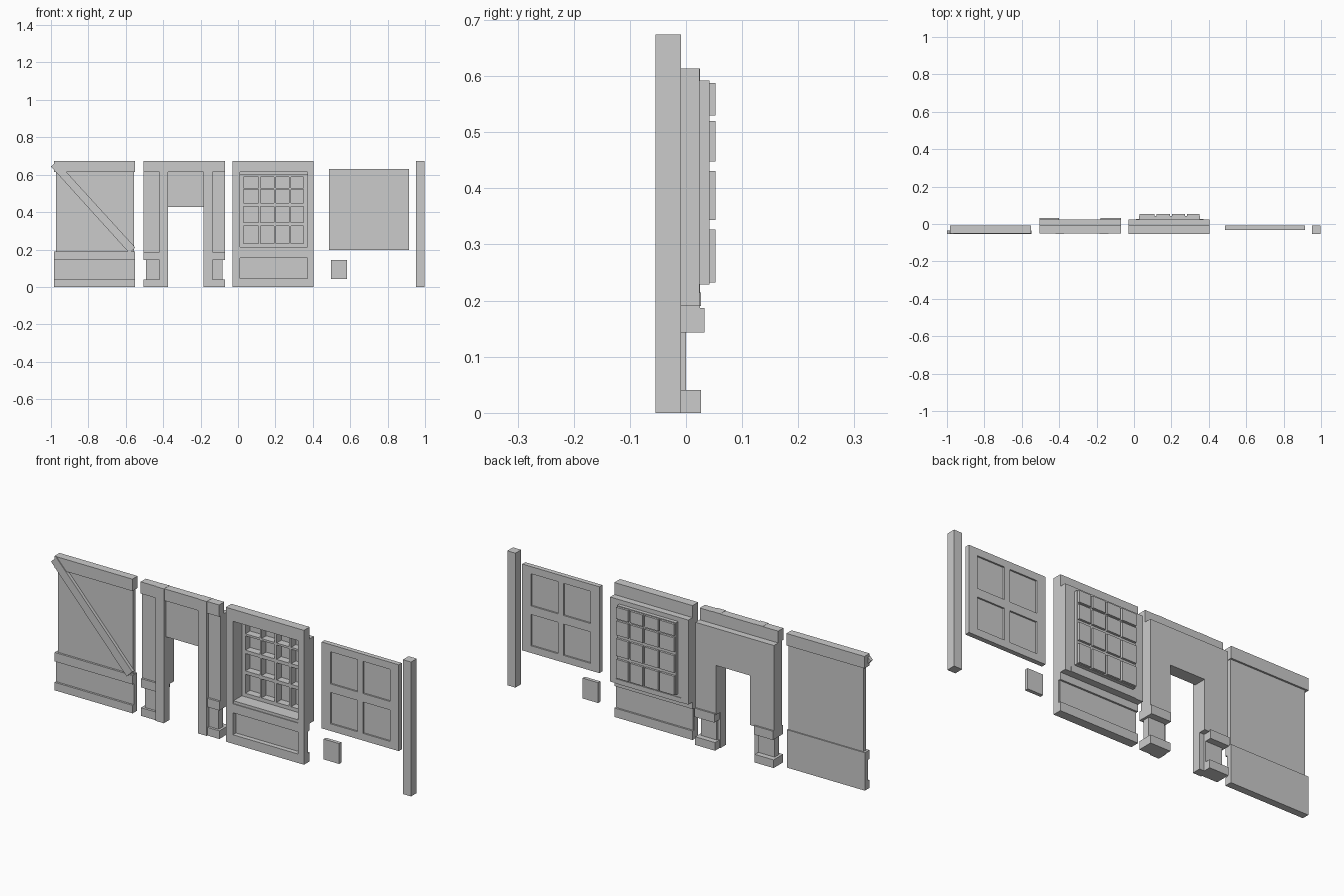
import bpy, bmesh

if "Cube" in bpy.data.objects:
    bpy.data.objects.remove(bpy.data.objects["Cube"])

F, B = -0.054, -0.009      # front and back of the timber frame
H = 0.674                  # full height


def make(name, bm):
    bmesh.ops.recalc_face_normals(bm, faces=bm.faces)
    me = bpy.data.meshes.new(name)
    bm.to_mesh(me)
    bm.free()
    ob = bpy.data.objects.new(name, me)
    bpy.context.collection.objects.link(ob)
    return ob


def prism(name, pts, y0, y1):
    """Extrude an x,z outline from y0 to y1."""
    bm = bmesh.new()
    f = bm.faces.new([bm.verts.new((x, y0, z)) for x, z in pts])
    r = bmesh.ops.extrude_face_region(bm, geom=[f])
    for v in r["geom"]:
        if isinstance(v, bmesh.types.BMVert):
            v.co.y = y1
    return make(name, bm)


def box(name, x0, x1, y0, y1, z0, z1):
    return prism(name, [(x0, z0), (x1, z0), (x1, z1), (x0, z1)], y0, y1)


def lattice(name, xs, zs, y0, y1):
    """Slab with openings: cells with odd column and odd row are left open."""
    bm = bmesh.new()
    v = [[bm.verts.new((x, y0, z)) for z in zs] for x in xs]
    faces = []
    for i in range(len(xs) - 1):
        for j in range(len(zs) - 1):
            if not (i % 2 and j % 2):
                faces.append(bm.faces.new((v[i][j], v[i + 1][j], v[i + 1][j + 1], v[i][j + 1])))
    r = bmesh.ops.extrude_face_region(bm, geom=faces)
    for g in r["geom"]:
        if isinstance(g, bmesh.types.BMVert):
            g.co.y = y1
    bmesh.ops.dissolve_limit(bm, angle_limit=0.01, verts=bm.verts, edges=bm.edges)
    return make(name, bm)


# braced wall
a, b = -0.984, -0.551
box("wall_top_beam", a, b, -0.05, B, 0.614, H)
box("wall_upper_panel", a + 0.012, b - 0.004, -0.038, -0.018, 0.185, 0.62)
box("wall_lower_panel", a, b, -0.038, -0.012, 0.0, 0.19)
box("wall_middle_rail", a, b, -0.048, -0.014, 0.145, 0.19)
box("wall_base_rail", a, b, -0.048, -0.014, 0.0, 0.04)
prism("wall_diagonal_brace", [(-1.0, 0.644), (-0.97, 0.672), (-0.549, 0.211), (-0.58, 0.18)], F, -0.036)

# doorway wall
a, b, oa, ob_, oz = -0.505, -0.07, -0.374, -0.184, 0.428
box("doorway_top_beam", a, b, -0.05, B, 0.614, H - 0.001)
prism("doorway_wall", [(a, 0.18), (oa, 0.18), (oa, oz), (ob_, oz), (ob_, 0.18),
                       (b, 0.18), (b, 0.614), (a, 0.614)], -0.038, 0.025)
for side, p0, p1, r0, r1, l0, l1 in (
        ("left", -0.42, oa, a, -0.40, -0.492, -0.40),
        ("right", ob_, -0.136, -0.18, b, -0.17, -0.082)):
    box(f"doorway_{side}_post", p0, p1, F, B, 0, H)
    box(f"doorway_{side}_middle_rail", r0, r1, -0.048, 0.033, 0.143, 0.187)
    box(f"doorway_{side}_lower_panel", l0, l1, -0.036, 0.0, 0.03, 0.15)
    box(f"doorway_{side}_base", r0, r1, -0.048, 0.027, 0, 0.041)

# window wall
a, b = -0.03, 0.404
wa, wb = 0.01, 0.372
lattice("window_front_frame", [a, wa, wb, b], [0, 0.045, 0.155, 0.2, 0.614, H], F, -0.022)
box("window_top_beam", a, b, -0.022, B, 0.614, H)
lattice("window_casing", [a, wa, wb, b], [0.19, 0.2, 0.6, 0.614], -0.022, 0.024)
box("window_sill", wa, wb, -0.05, 0.027, 0.19, 0.214)
box("window_lower_panel", a + 0.005, b - 0.005, -0.03, -0.018, 0.02, 0.18)
box("window_lower_rail", a, b, -0.022, B, 0.155, 0.19)
box("window_base_rail", a, b, -0.022, B, 0, 0.045)

# glazing bars and panes pressed backwards out of the grid
cols = [(0.03, 0.11), (0.119, 0.192), (0.203, 0.273), (0.284, 0.35)]
rows = [(0.232, 0.327), (0.344, 0.431), (0.448, 0.52), (0.53, 0.588)]
xs = [wa] + [x for c in cols for x in c] + [wb]
zs = [0.205] + [z for r in rows for z in r] + [0.605]
lattice("window_sash", xs, zs, 0.016, 0.024)
xs[0], xs[-1] = 0.027, 0.353
zs[0], zs[-1] = 0.229, 0.592
lattice("window_glazing_bars", xs, zs, 0.02, 0.042)
for c in cols:
    for r in rows:
        bm = bmesh.new()
        o = [bm.verts.new((x, 0.022, z)) for x, z in ((c[0], r[0]), (c[1], r[0]), (c[1], r[1]), (c[0], r[1]))]
        k = [bm.verts.new((v.co.x, 0.053, v.co.z)) for v in o]
        bm.faces.new(k)
        for i in range(4):
            j = (i + 1) % 4
            bm.faces.new((o[i], o[j], k[j], k[i]))
        make("window_pane", bm)

# four-panel shutter
lattice("shutter_frame", [0.487, 0.535, 0.685, 0.717, 0.866, 0.915],
        [0.197, 0.233, 0.39, 0.433, 0.594, 0.63], -0.033, B)
box("shutter_inset_panel", 0.51, 0.89, -0.025, -0.017, 0.21, 0.615)

# loose block and corner post
box("small_block", 0.497, 0.583, -0.031, -0.013, 0.043, 0.145)
box("corner_post", 0.953, 0.998, F, B, 0, H)
